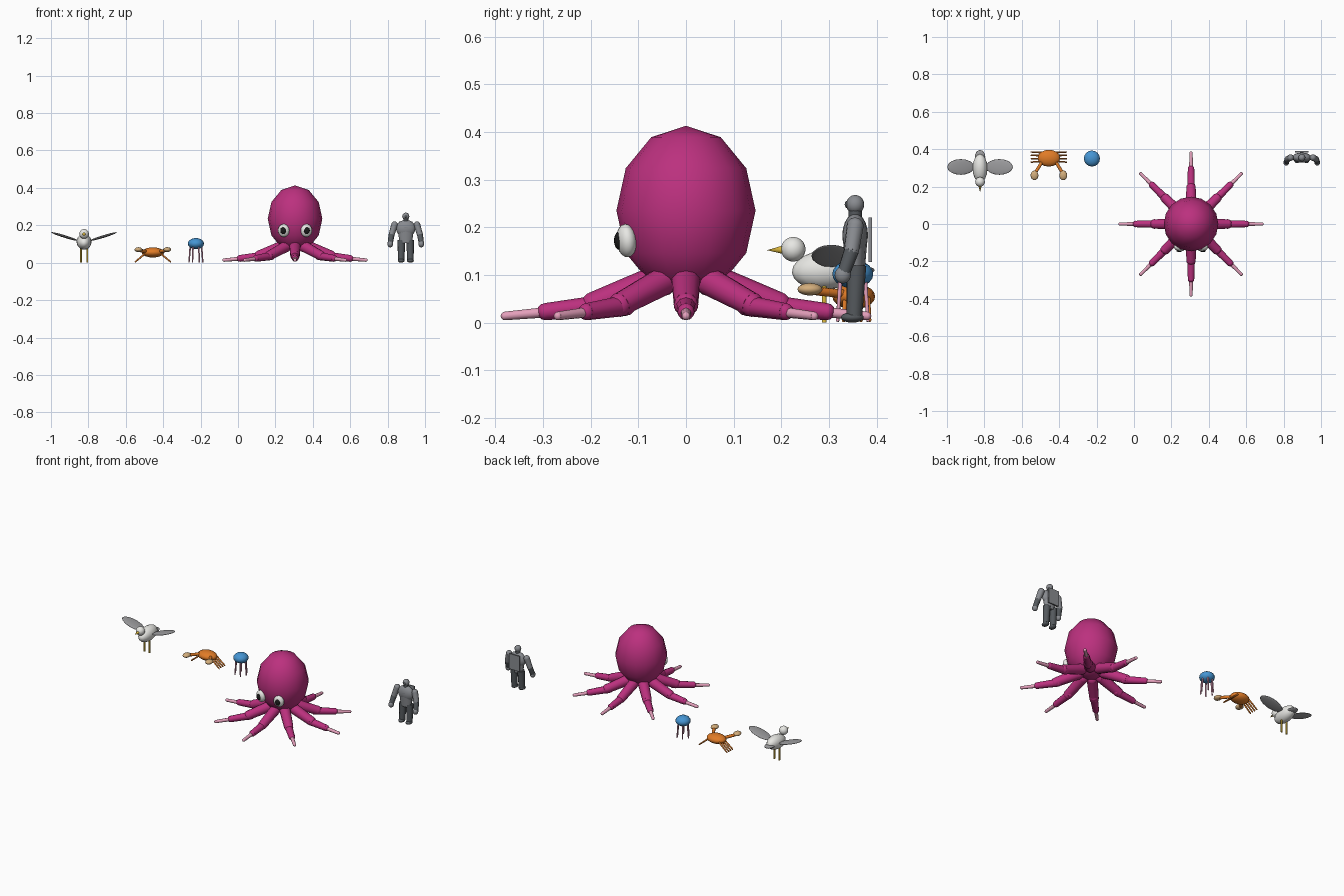
import bpy, math
from mathutils import Vector

if "Cube" in bpy.data.objects:
    bpy.data.objects.remove(bpy.data.objects["Cube"])

def material(name, rgb):
    m = bpy.data.materials.new(name)
    m.diffuse_color = (*rgb, 1)
    m.use_nodes = True
    m.node_tree.nodes["Principled BSDF"].inputs["Base Color"].default_value = m.diffuse_color
    return m

magenta = material("magenta", (0.5, 0.03, 0.21))
pink = material("pink", (0.78, 0.35, 0.5))
white = material("white", (0.8, 0.8, 0.77))
black = material("black", (0.01, 0.01, 0.01))
yellow = material("yellow", (0.75, 0.5, 0.05))
orange = material("orange", (0.75, 0.2, 0.02))
tan = material("tan", (0.65, 0.42, 0.2))
blue = material("blue", (0.06, 0.3, 0.65))
grey = material("grey", (0.25, 0.26, 0.28))
wing_grey = material("wing_grey", (0.33, 0.33, 0.34))
dark = material("dark_grey", (0.09, 0.1, 0.11))

def finish(name, mat):
    ob = bpy.context.object
    ob.name = name
    ob.data.materials.append(mat)
    bpy.ops.object.shade_smooth_by_angle(angle=math.radians(40))
    return ob

def ball(name, loc, size, mat, rot=(0, 0, 0), seg=16, rings=10):
    bpy.ops.mesh.primitive_uv_sphere_add(segments=seg, ring_count=rings, location=loc, rotation=rot)
    bpy.context.object.scale = size
    return finish(name, mat)

def rod(name, a, b, r1, r2, mat, verts=10, capped=False):
    a, b = Vector(a), Vector(b)
    d = b - a
    bpy.ops.mesh.primitive_cone_add(vertices=verts, radius1=r1, radius2=r2, depth=d.length,
                                    location=(a + b) / 2, rotation=d.to_track_quat('Z', 'Y').to_euler())
    ob = finish(name, mat)
    if capped:
        for p, r in ((a, r1), (b, r2)):
            ball(name + "_end", p, (r, r, r), mat, seg=10, rings=6)
    return ob

# Octopus: head, eyes and eight three-part arms
ox = 0.305
ball("octopus_head", (ox, 0, 0.235), (0.146, 0.146, 0.178), magenta, seg=16, rings=6)
for s in (-1, 1):
    ball("octopus_eye", (ox + s * 0.061, -0.125, 0.172), (0.031, 0.021, 0.035), white, (0.1, 0, s * 0.2))
    ball("octopus_pupil", (ox + s * 0.063, -0.141, 0.172), (0.016, 0.01, 0.019), black)
for i in range(8):
    t = i * math.pi / 4
    def at(r, z):
        return (ox + r * math.cos(t), r * math.sin(t), z)
    rod("arm_base", at(0.07, 0.086), at(0.195, 0.038), 0.031, 0.026, magenta, capped=True)
    rod("arm_middle", at(0.18, 0.036), at(0.295, 0.023), 0.022, 0.018, magenta, capped=True)
    rod("arm_tip", at(0.29, 0.022), at(0.38, 0.014), 0.011, 0.009, pink, capped=True)

# Seagull
gx = -0.823
ball("gull_body", (gx, 0.298, 0.112), (0.04, 0.076, 0.042), white, (0.1, 0, 0))
ball("gull_head", (gx, 0.225, 0.154), (0.026, 0.026, 0.026), white)
rod("gull_beak", (gx, 0.204, 0.153), (gx, 0.17, 0.152), 0.009, 0.0, yellow)
ball("gull_tail", (gx, 0.358, 0.11), (0.028, 0.038, 0.01), wing_grey)
for s in (-1, 1):
    ball("gull_wing", (gx + s * 0.103, 0.305, 0.14), (0.076, 0.042, 0.007), wing_grey, (0, -s * 0.3, 0))
    rod("gull_leg", (gx + s * 0.017, 0.29, 0), (gx + s * 0.017, 0.29, 0.085), 0.005, 0.005, yellow)

# Crab
cx = -0.455
ball("crab_shell", (cx, 0.352, 0.055), (0.06, 0.045, 0.027), orange)
for s in (-1, 1):
    rod("crab_arm", (cx + s * 0.035, 0.335, 0.06), (cx + s * 0.072, 0.275, 0.066), 0.009, 0.009, orange, capped=True)
    ball("crab_claw", (cx + s * 0.077, 0.26, 0.07), (0.021, 0.026, 0.013), tan)
    for i in range(4):
        y = 0.334 + i * 0.016
        rod("crab_leg", (cx + s * 0.04, y, 0.05), (cx + s * 0.094, y - 0.003 + i * 0.002, 0.005),
            0.005, 0.004, orange, capped=True)

# Jellyfish
jx, jy = -0.225, 0.35
ball("jellyfish_bell", (jx, jy, 0.102), (0.043, 0.043, 0.03), blue)
for i in range(6):
    c, s = math.cos(i * math.pi / 3), math.sin(i * math.pi / 3)
    rod("jellyfish_tentacle", (jx + 0.03 * c, jy + 0.03 * s, 0.09),
        (jx + 0.037 * c, jy + 0.037 * s, 0.002), 0.0045, 0.0035, pink)

# Standing figure
fx, fy = 0.897, 0.355
ball("figure_head", (fx, fy, 0.248), (0.019, 0.019, 0.02), grey)
ball("figure_face", (fx, fy - 0.016, 0.248), (0.008, 0.006, 0.008), dark)
rod("figure_torso", (fx, fy, 0.105), (fx, fy, 0.19), 0.033, 0.045, grey, 12).scale.y = 0.6
ball("figure_chest", (fx, fy, 0.183), (0.052, 0.027, 0.046), grey)
rod("figure_neck", (fx, fy, 0.21), (fx, fy, 0.24), 0.014, 0.014, dark)
bpy.ops.mesh.primitive_cube_add(size=1, location=(fx, 0.387, 0.174))
bpy.context.object.scale = (0.07, 0.007, 0.094)
finish("figure_back_plate", grey)
for s in (-1, 1):
    elbow = (fx + s * 0.076, fy - 0.008, 0.15)
    rod("figure_upper_arm", (fx + s * 0.06, fy, 0.203), elbow, 0.018, 0.016, grey, capped=True)
    rod("figure_forearm", elbow, (fx + s * 0.083, fy - 0.024, 0.105), 0.016, 0.014, dark, capped=True)
    ball("figure_hand", (fx + s * 0.083, fy - 0.026, 0.1), (0.015, 0.017, 0.018), grey)
    rod("figure_leg", (fx + s * 0.023, fy + 0.003, 0.12), (fx + s * 0.025, fy - 0.002, 0.012), 0.021, 0.017, dark)
    ball("figure_foot", (fx + s * 0.025, fy - 0.006, 0.011), (0.018, 0.024, 0.011), dark)
